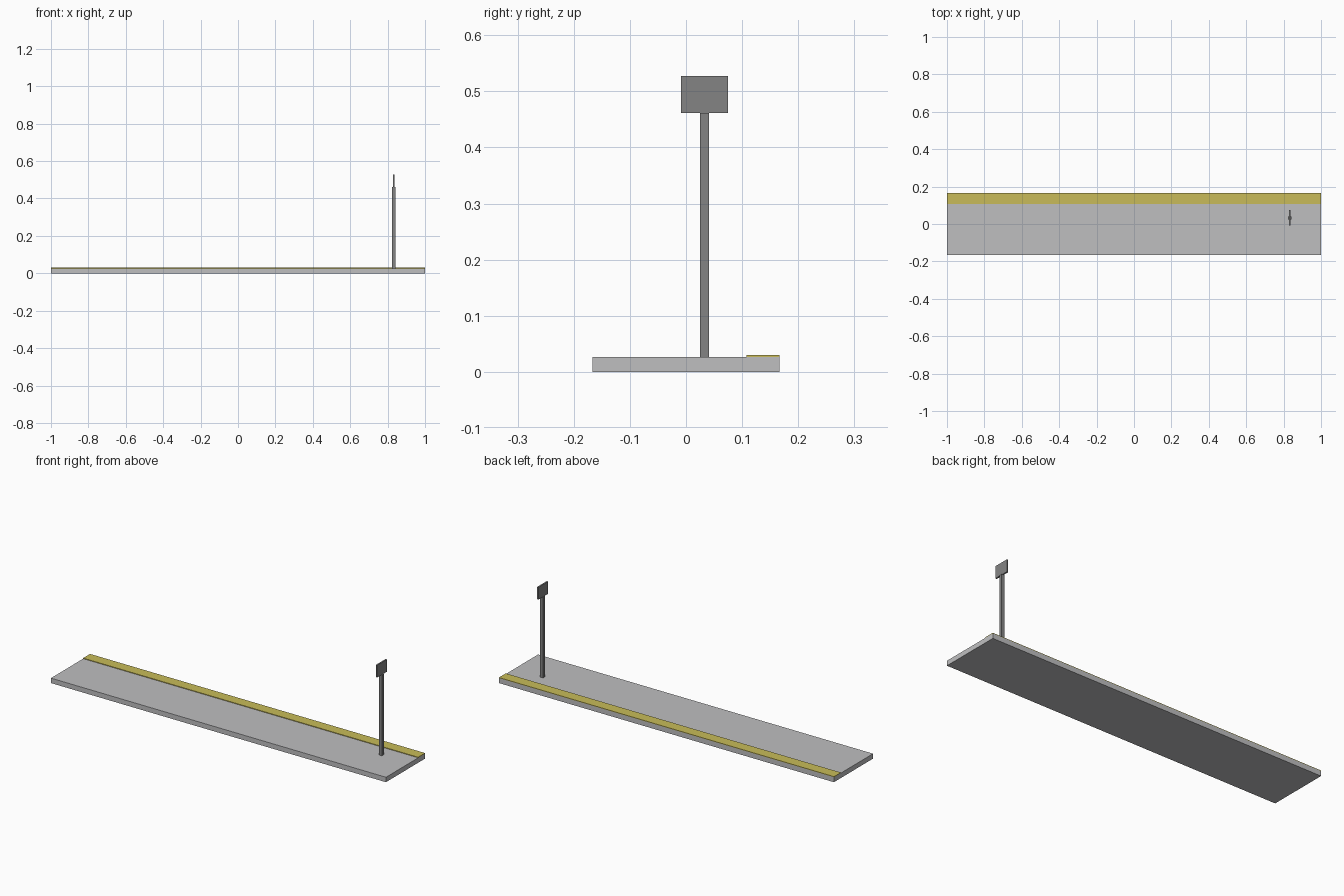
import bpy

cube = bpy.data.objects.get("Cube")
if cube:
    bpy.data.objects.remove(cube, do_unlink=True)


def material(name, color):
    mat = bpy.data.materials.new(name)
    mat.use_nodes = True
    mat.diffuse_color = (*color, 1)
    mat.node_tree.nodes["Principled BSDF"].inputs["Base Color"].default_value = (*color, 1)
    return mat


def box(name, low, high, mat):
    """Axis-aligned box between two opposite corners."""
    bpy.ops.mesh.primitive_cube_add(size=1)
    obj = bpy.context.object
    obj.name = obj.data.name = name
    obj.location = [(a + b) / 2 for a, b in zip(low, high)]
    obj.scale = [b - a for a, b in zip(low, high)]
    bpy.ops.object.transform_apply(location=True, rotation=False, scale=True)
    obj.data.materials.append(mat)
    return obj


concrete = material("light grey concrete", (0.52, 0.52, 0.53))
yellow = material("safety yellow", (0.58, 0.50, 0.10))
metal = material("dark grey metal", (0.23, 0.23, 0.23))

half_width = 1 / 6
slab_top = 0.0267
post_x, post_y = 0.833, 0.033
post_top = 0.461

# Platform slab and raised edge strip
box("platform_slab", (-1, -half_width, 0), (1, half_width, slab_top), concrete)
box("edge_strip", (-1, 0.108, slab_top), (1, half_width, 0.03), yellow)

# Sign post and blank sign panel
r = 0.0083
box("sign_post", (post_x - r, post_y - r, slab_top), (post_x + r, post_y + r, post_top), metal)
box("sign_panel", (post_x - r / 2, post_y - 0.0415, post_top),
    (post_x + r / 2, post_y + 0.0415, 0.527), metal)
